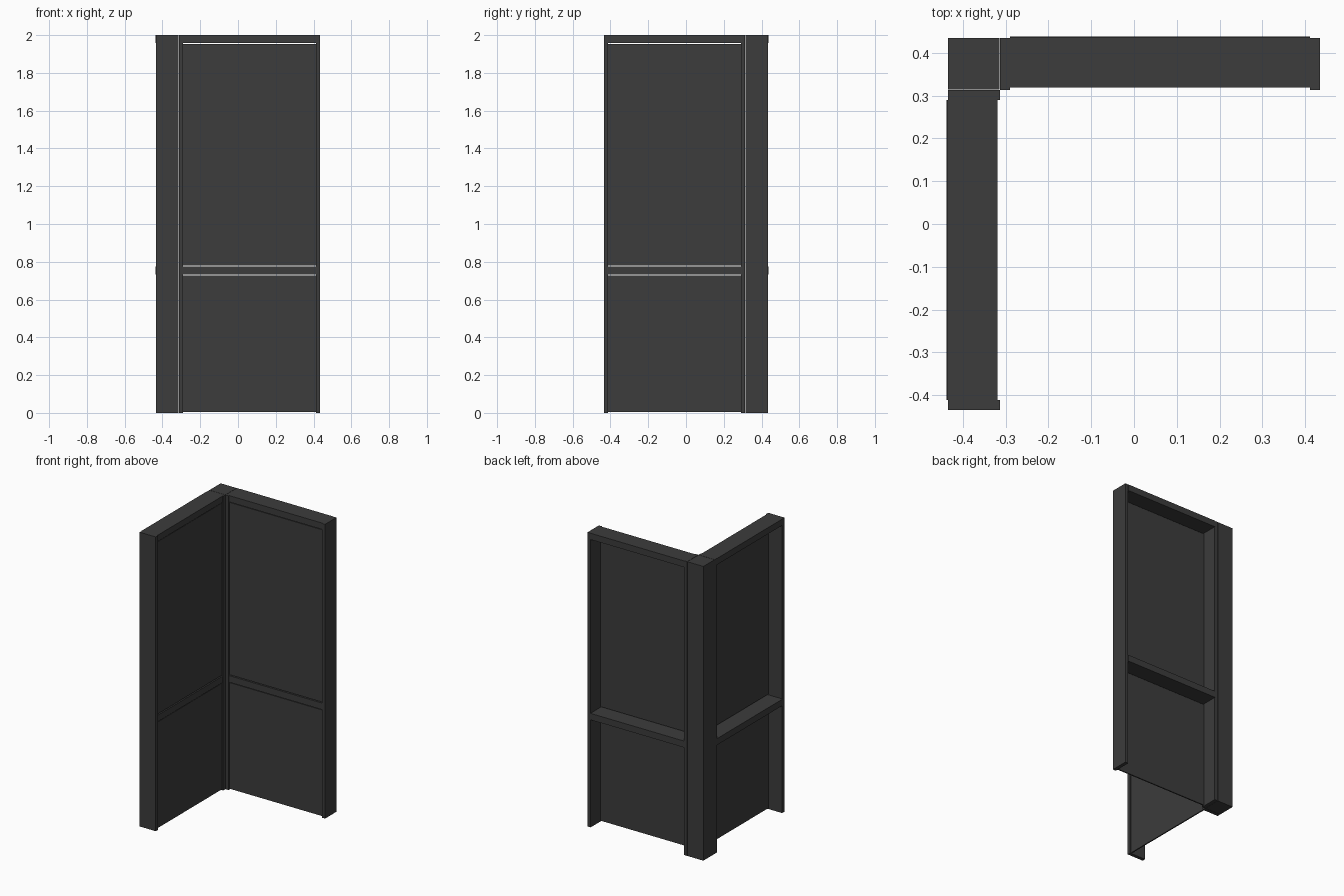
import bpy
import bmesh

cube = bpy.data.objects.get("Cube")
if cube:
    bpy.data.objects.remove(cube, do_unlink=True)

# Dark painted metal
grey = bpy.data.materials.new("dark_grey")
grey.use_nodes = True
COLOUR = (0.045, 0.045, 0.045, 1)
grey.diffuse_color = COLOUR
grey.node_tree.nodes["Principled BSDF"].inputs["Base Color"].default_value = COLOUR


def box(name, x, y, z):
    """Box spanning the (low, high) pairs on each axis."""
    mesh = bpy.data.meshes.new(name)
    bm = bmesh.new()
    bmesh.ops.create_cube(bm, size=1)
    for v in bm.verts:
        v.co = [s[0] if c < 0 else s[1] for c, s in zip(v.co, (x, y, z))]
    bm.to_mesh(mesh)
    bm.free()
    mesh.materials.append(grey)
    obj = bpy.data.objects.new(name, mesh)
    bpy.context.collection.objects.link(obj)


def wing_box(side, part, x, y, z):
    """Box on the back wing, or reflected across the corner diagonal."""
    if side == "side":
        x, y = (-y[1], -y[0]), (-x[1], -x[0])
    box(f"{side}_{part}", x, y, z)


START, END = -0.313, 0.435
STILE = 0.023
FRONT, BACK = 0.319, 0.437
INNER = (START + STILE, END - STILE)

# Square corner post
box("corner_post", (-0.435, -0.315), (0.315, 0.435), (0, 2))

for side in ("back", "side"):
    # Upright stiles, slightly proud of the rails on the inner side
    wing_box(side, "inner_stile", (START, INNER[0]), (0.314, 0.435), (0, 2))
    wing_box(side, "outer_stile", (INNER[1], END), (0.314, 0.435), (0, 2))
    # Deep rails
    wing_box(side, "top_rail", INNER, (FRONT, BACK), (1.957, 2))
    wing_box(side, "middle_rail", INNER, (FRONT, BACK + 0.001), (0.732, 0.776))
    # Thin infill sheets with a fine shadow gap at the rails
    wing_box(side, "lower_panel", INNER, (0.323, 0.331), (0.006, 0.727))
    wing_box(side, "upper_panel", INNER, (0.323, 0.331), (0.781, 1.952))
